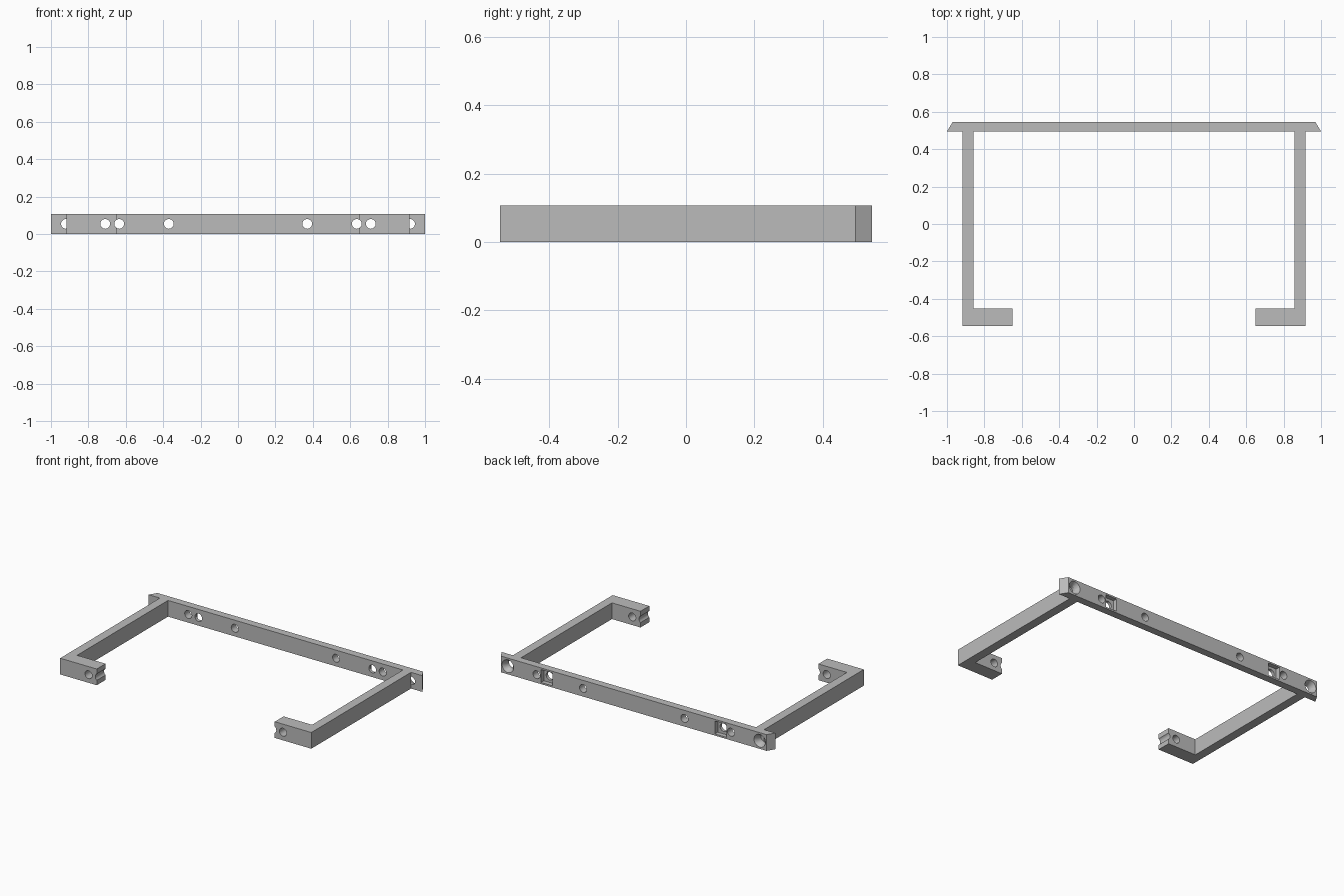
import bpy, bmesh
from math import pi
from mathutils import Matrix

if "Cube" in bpy.data.objects:
    bpy.data.objects.remove(bpy.data.objects["Cube"], do_unlink=True)

HEIGHT, BACK, PLATE_FRONT, FRONT = 0.107, 0.545, 0.495, -0.545
MID = HEIGHT / 2
HOLE = 0.026

grey = bpy.data.materials.new("plain_grey")
grey.use_nodes = True
grey.diffuse_color = (0.5, 0.5, 0.5, 1)
grey.node_tree.nodes["Principled BSDF"].inputs["Base Color"].default_value = (0.5, 0.5, 0.5, 1)


def add_object(name, bm):
    bmesh.ops.recalc_face_normals(bm, faces=bm.faces)
    mesh = bpy.data.meshes.new(name)
    bm.to_mesh(mesh)
    bm.free()
    mesh.materials.append(grey)
    obj = bpy.data.objects.new(name, mesh)
    bpy.context.collection.objects.link(obj)
    return obj


def extrude_outline(name, outline):
    """Raise a plan outline to the full height."""
    bm = bmesh.new()
    face = bm.faces.new([bm.verts.new((x, y, 0)) for x, y in outline])
    raised = bmesh.ops.extrude_face_region(bm, geom=[face])["geom"]
    bmesh.ops.translate(bm, vec=(0, 0, HEIGHT),
                        verts=[v for v in raised if isinstance(v, bmesh.types.BMVert)])
    return add_object(name, bm)


def round_cutter(x, y0, y1, r0=HOLE, r1=HOLE):
    """Cylinder or cone along y, radius r0 at y0 and r1 at y1."""
    bm = bmesh.new()
    place = Matrix.Translation((x, (y0 + y1) / 2, MID)) @ Matrix.Rotation(-pi / 2, 4, "X")
    bmesh.ops.create_cone(bm, cap_ends=True, segments=32, radius1=r0, radius2=r1,
                          depth=y1 - y0, matrix=place)
    return add_object("hole_cutter", bm)


def box_cutter(x, size, y0, y1):
    bm = bmesh.new()
    place = Matrix.Translation((x, (y0 + y1) / 2, MID)) @ Matrix.Diagonal((size, y1 - y0, size, 1))
    bmesh.ops.create_cube(bm, size=1, matrix=place)
    return add_object("pocket_cutter", bm)


def carve(obj, cutters):
    """Subtract the cutters, bake the result and shade it."""
    for cutter in cutters:
        cutter.hide_render = True
        mod = obj.modifiers.new("cut", "BOOLEAN")
        mod.operation, mod.solver, mod.object = "DIFFERENCE", "EXACT", cutter
    bpy.context.view_layer.update()
    graph = bpy.context.evaluated_depsgraph_get()
    baked = bpy.data.meshes.new_from_object(obj.evaluated_get(graph))
    obj.modifiers.clear()
    obj.data = baked
    for cutter in cutters:
        bpy.data.objects.remove(cutter, do_unlink=True)
    bpy.ops.object.select_all(action="DESELECT")
    obj.select_set(True)
    bpy.context.view_layer.objects.active = obj
    bpy.ops.object.shade_smooth_by_angle(angle=pi / 6)


# Back plate with bevelled ends, bolt holes, nut pockets and countersunk end holes
plate = extrude_outline("back_plate", [(-1, PLATE_FRONT), (1, PLATE_FRONT),
                                       (0.97, BACK), (-0.97, BACK)])
cutters = []
for side in (-1, 1):
    for x in (0.37, 0.635, 0.71, 0.92):
        cutters.append(round_cutter(side * x, PLATE_FRONT - 0.05, BACK + 0.05))
    cutters.append(box_cutter(side * 0.635, 0.085, BACK - 0.03, BACK + 0.02))
    cutters.append(round_cutter(side * 0.92, BACK - 0.03, BACK + 0.002, HOLE, 0.043))
carve(plate, cutters)

# Side arms with inward feet; each foot has a bolt hole and a grooved end
for side, name in ((1, "left_arm"), (-1, "right_arm")):
    outline = [(0.917, PLATE_FRONT), (0.917, FRONT), (0.65, FRONT),
               (0.65, -0.453), (0.858, -0.453), (0.858, PLATE_FRONT)]
    arm = extrude_outline(name, [(side * x, y) for x, y in outline])
    carve(arm, [round_cutter(side * x, FRONT - 0.05, -0.4) for x in (0.635, 0.71)])
